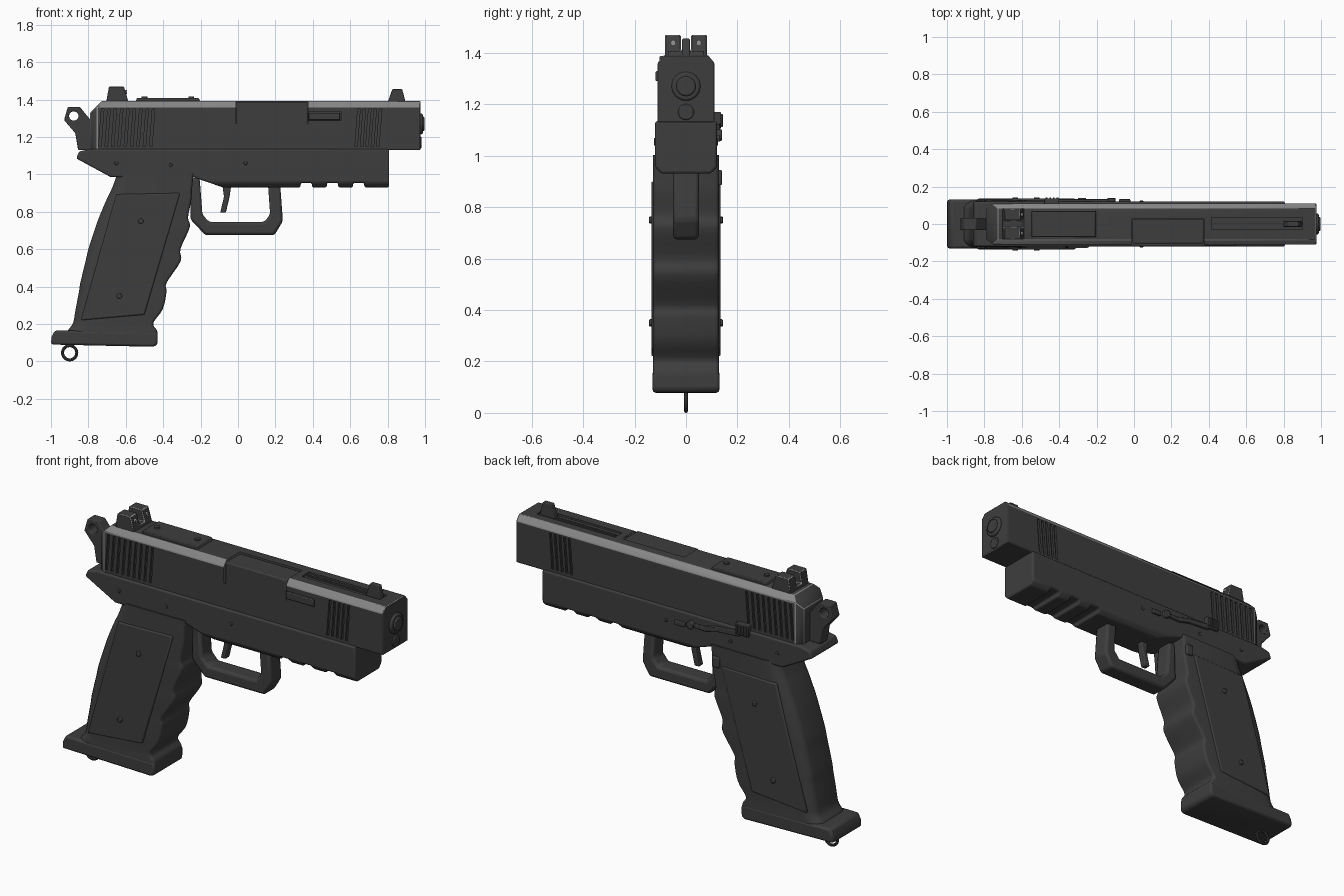
import bpy, bmesh, math
from mathutils import Vector

if "Cube" in bpy.data.objects:
    bpy.data.objects.remove(bpy.data.objects["Cube"])


def material(name, v):
    m = bpy.data.materials.new(name)
    m.use_nodes = True
    m.diffuse_color = (v, v, v, 1)
    m.node_tree.nodes["Principled BSDF"].inputs["Base Color"].default_value = (v, v, v, 1)
    return m


STEEL = material("dark gunmetal", 0.048)
WORN = material("worn bright edge", 0.24)
DOT = material("pale sight dot", 0.3)


def select(ob):
    bpy.ops.object.select_all(action='DESELECT')
    ob.select_set(True)
    bpy.context.view_layer.objects.active = ob


def make(name, bm, mat=STEEL):
    bmesh.ops.recalc_face_normals(bm, faces=bm.faces)
    me = bpy.data.meshes.new(name)
    bm.to_mesh(me)
    bm.free()
    ob = bpy.data.objects.new(name, me)
    bpy.context.collection.objects.link(ob)
    me.materials.append(mat)
    return ob


def bevel(ob, width, segments=2):
    if width:
        m = ob.modifiers.new("Bevel", 'BEVEL')
        m.width, m.segments, m.limit_method = width, segments, 'ANGLE'
    select(ob)
    bpy.ops.object.shade_smooth_by_angle(angle=math.radians(35))
    return ob


def prism(name, pts, a, b, width=0.0, axis='Y', mat=STEEL):
    """Extrude a flat outline: (x, z) along Y, or (y, z) along X."""
    bm = bmesh.new()
    place = (lambda p, t: (p[0], t, p[1])) if axis == 'Y' else (lambda p, t: (t, p[0], p[1]))
    rings = [[bm.verts.new(place(p, t)) for p in pts] for t in (a, b)]
    for r in rings:
        bm.faces.new(r)
    n = len(pts)
    for i in range(n):
        j = (i + 1) % n
        bm.faces.new((rings[0][i], rings[0][j], rings[1][j], rings[1][i]))
    return bevel(make(name, bm, mat), width)


def box(name, x, y, z, width=0.0):
    return prism(name, [(x[0], z[0]), (x[1], z[0]), (x[1], z[1]), (x[0], z[1])], y[0], y[1], width)


def disc(name, u, v, r, a, b, width=0.0, axis='Y', mat=STEEL, n=24):
    pts = [(u + r * math.cos(k * math.tau / n), v + r * math.sin(k * math.tau / n)) for k in range(n)]
    return prism(name, pts, a, b, width, axis, mat)


def cut(target, cutters):
    for c in cutters:
        m = target.modifiers.new("Cut", 'BOOLEAN')
        m.operation, m.solver, m.object = 'DIFFERENCE', 'EXACT', c
        select(target)
        bpy.ops.object.modifier_apply(modifier=m.name)
        bpy.data.objects.remove(c)


def trim(ob, planes):
    """Slice corners off, leaving the mesh closed."""
    bm = bmesh.new()
    bm.from_mesh(ob.data)
    for co, no in planes:
        bmesh.ops.bisect_plane(bm, geom=bm.verts[:] + bm.edges[:] + bm.faces[:], plane_co=Vector(co),
                               plane_no=Vector(no), clear_outer=True)
        bmesh.ops.holes_fill(bm, edges=[e for e in bm.edges if e.is_boundary])
    bmesh.ops.recalc_face_normals(bm, faces=bm.faces)
    bm.to_mesh(ob.data)
    bm.free()


# Slide: chamfered section with trimmed rear corners
slide = prism("slide", [(-.11, 1.13), (.11, 1.13), (.11, 1.362), (.085, 1.392), (-.085, 1.392), (-.11, 1.362)],
              -.79, .975, axis='X')
trim(slide, [((-.79, 0, 1.33), (-1, 0, 1)), ((-.79, .085, 1.2), (-1, 1.5, 0)), ((-.79, -.085, 1.2), (-1, -1.5, 0))])

# Bright wear on the slide's top chamfers and narrow edges
slide.data.materials.append(WORN)
bm = bmesh.new()
bm.from_mesh(slide.data)
rims = [e for e in bm.edges if e.calc_face_angle(0) > .3]
bmesh.ops.bevel(bm, geom=rims, offset=.005, segments=1, profile=.5, affect='EDGES', clamp_overlap=True, material=1)
bm.normal_update()
for f in bm.faces:
    if abs(f.normal.y) > .3 and f.normal.z > .3 and abs(f.normal.x) < .1:
        f.material_index = 1
bm.to_mesh(slide.data)
bm.free()

# Slide cuts: serrations, ejection port, top channel
cutters = []
starts = [-.745 + .034 * k for k in range(9)] + [.625 + .029 * k for k in range(5)]
for s in (-1, 1):
    for x in starts:
        cutters.append(prism("serration_cutter", [(x, 1.15), (x + .013, 1.15), (x + .028, 1.35), (x + .015, 1.35)],
                             s * .098, s * .14))
cutters.append(box("port_cutter", (-.01, .375), (-.15, .03), (1.272, 1.45)))
cutters.append(box("channel_cutter", (.415, .9), (-.03, .035), (1.382, 1.45)))
cutters.append(box("extractor_cutter", (.375, .55), (-.15, -.1), (1.287, 1.332)))
cut(slide, cutters)
bevel(slide, 0)
box("barrel_hood", (-.007, .372), (-.104, .027), (1.25, 1.387), .006)
box("extractor", (.378, .546), (-.118, -.08), (1.29, 1.329), .004)
box("channel_rib", (.43, .88), (.0, .012), (1.37, 1.39), .002)

# Muzzle and guide rod
disc("muzzle", 0, 1.27, .056, .9, .988, .008, 'X', n=32)
disc("muzzle_crown", 0, 1.27, .038, .95, .997, .006, 'X', n=32)
disc("guide_rod", 0, 1.17, .031, .9, .982, .004, 'X')

# Sights and cover plate
rear = prism("rear_sight", [(-.705, 1.385), (-.69, 1.47), (-.61, 1.47), (-.585, 1.385)], -.082, .082)
cut(rear, [box("notch_cutter", (-.8, -.5), (-.02, .02), (1.41, 1.6))])
rear.data.materials.append(WORN)
bevel(rear, .004, 1).modifiers["Bevel"].material = 1
for s in (-1, 1):
    disc("sight_dot", s * .05, 1.44, .01, -.605, -.594, axis='X', mat=DOT, n=12)
prism("front_sight", [(.795, 1.37), (.825, 1.455), (.878, 1.455), (.9, 1.37)], -.015, .015, .004)
prism("cover_plate", [(-.55, 1.385), (-.54, 1.408), (-.21, 1.408), (-.2, 1.385)], -.07, .07, .004)
for x in (-.5, -.25):
    bolt = disc("cover_screw", 0, 0, .015, -.005, .008, n=12)
    bolt.rotation_euler.x = math.pi / 2
    bolt.location = (x, 0, 1.408)

# Hammer
hammer = prism("hammer", [(-.91, 1.36), (-.845, 1.36), (-.78, 1.28), (-.78, 1.13), (-.855, 1.13),
                          (-.87, 1.22), (-.93, 1.29)], -.033, .033)
cut(hammer, [disc("hammer_hole_cutter", -.878, 1.312, .025, -.1, .1)])
bevel(hammer, .005)

# Frame with chamfered underside and accessory rail
frame = prism("frame", [(-.85, 1.122), (-.79, 1.135), (.808, 1.135), (.808, .93), (-.08, .93), (-.24, .985),
                        (-.68, .985), (-.865, 1.085)], -.12, .12)
trim(frame, [((0, s * .12, .955), (0, s, -1)) for s in (-1, 1)])
cut(frame, [prism("rail_cutter", [(x, .9), (x + .06, .9), (x + .06, .955), (x, .955)], -.2, .2)
            for x in (.335, .475, .615)])
bevel(frame, .01, 3)

# Trigger guard and trigger
prism("trigger_guard", [(-.25, .98), (-.255, .76), (-.175, .675), (.195, .675), (.24, .75), (.225, .95),
                        (.16, .95), (.172, .785), (.14, .745), (-.155, .745), (-.19, .785), (-.205, .98)],
      -.05, .05, .014)
prism("trigger", [(-.035, .95), (-.045, .88), (-.065, .795), (-.095, .795), (-.075, .88), (-.085, .95)],
      -.02, .02, .006)

# Grip: rounded sections lofted from base to top, with finger waves (z, back, front)
rows = [(.13, -.915, -.43), (.165, -.91, -.433), (.205, -.882, -.453), (.28, -.868, -.402), (.374, -.85, -.382),
        (.42, -.843, -.382), (.535, -.815, -.307), (.6, -.8, -.308), (.717, -.762, -.258), (.77, -.743, -.267),
        (.86, -.705, -.25), (.93, -.672, -.245), (1.02, -.64, -.235)]
bm = bmesh.new()
loops = []
for i in range(len(rows) - 1):
    p0, p1, p2, p3 = (rows[min(max(i + k, 0), len(rows) - 1)] for k in (-1, 0, 1, 2))
    for step in range(4):
        t = step / 4
        z, back, front = (.5 * (2 * b + (c - a) * t + (2 * a - 5 * b + 4 * c - d) * t * t
                                + (3 * b - a - 3 * c + d) * t ** 3) for a, b, c, d in zip(p0, p1, p2, p3))
        ring = []
        for corner in range(4):
            rx, ry = (.016, .016) if corner in (0, 3) else (.08, .05)
            cx = front - rx if corner in (0, 3) else back + rx
            cy = (.128 - ry) * (1 if corner < 2 else -1)
            for k in range(6):
                a = (corner + k / 5) * math.pi / 2
                ring.append(bm.verts.new((cx + rx * math.cos(a), cy + ry * math.sin(a), z)))
        loops.append(ring)
for lo, hi in zip(loops, loops[1:]):
    for i in range(len(lo)):
        j = (i + 1) % len(lo)
        bm.faces.new((lo[i], lo[j], hi[j], hi[i]))
bm.faces.new(loops[0])
bm.faces.new(loops[-1])
bevel(make("grip", bm), 0)

# Base plate and lanyard ring
prism("base_plate", [(-.98, .165), (-.9, .165), (-.43, .158), (-.43, .09), (-.45, .078), (-1, .09), (-.997, .13)],
      -.13, .13, .014)
bpy.ops.mesh.primitive_torus_add(major_radius=.038, minor_radius=.008, major_segments=28, minor_segments=8,
                                 location=(-.9, 0, .046), rotation=(math.pi / 2, 0, 0))
ring = bpy.context.object
ring.name = "lanyard_ring"
ring.data.materials.append(STEEL)
bevel(ring, 0)

# Grip panels, screws and frame pins on both sides
for s in (-1, 1):
    side = "left" if s > 0 else "right"
    prism(side + "_grip_panel", [(-.65, .893), (-.31, .9), (-.5, .25), (-.84, .22)], s * .11, s * .135, .007)
    for x, z in ((-.52, .75), (-.635, .35)):
        disc(side + "_grip_screw", x, z, .015, s * .12, s * .143, .004, n=12)
    for x, z in ((-.65, 1.06), (-.36, 1.05), (.04, 1.06)):
        disc(side + "_frame_pin", x, z, .01, s * .11, s * .125, .003, n=12)

# Left side controls
prism("slide_stop_arm", [(-.42, 1.125), (-.27, 1.11), (-.2, 1.09), (-.1, 1.09), (-.1, 1.07), (-.21, 1.068),
                         (-.28, 1.085), (-.42, 1.095)], .1, .134, .004)
box("slide_stop_pad", (-.48, -.4), (.1, .136), (1.105, 1.17), .004)
for k in range(4):
    box("pad_ridge", (-.472 + k * .019, -.462 + k * .019), (.13, .143), (1.112, 1.163), .002)
disc("slide_stop_pivot", -.12, 1.08, .022, .1, .14, .004)
box("takedown_bar", (-.08, -.02), (.1, .133), (1.055, 1.08), .004)
box("magazine_release", (-.3, -.255), (.1, .14), (.885, .945), .006)
